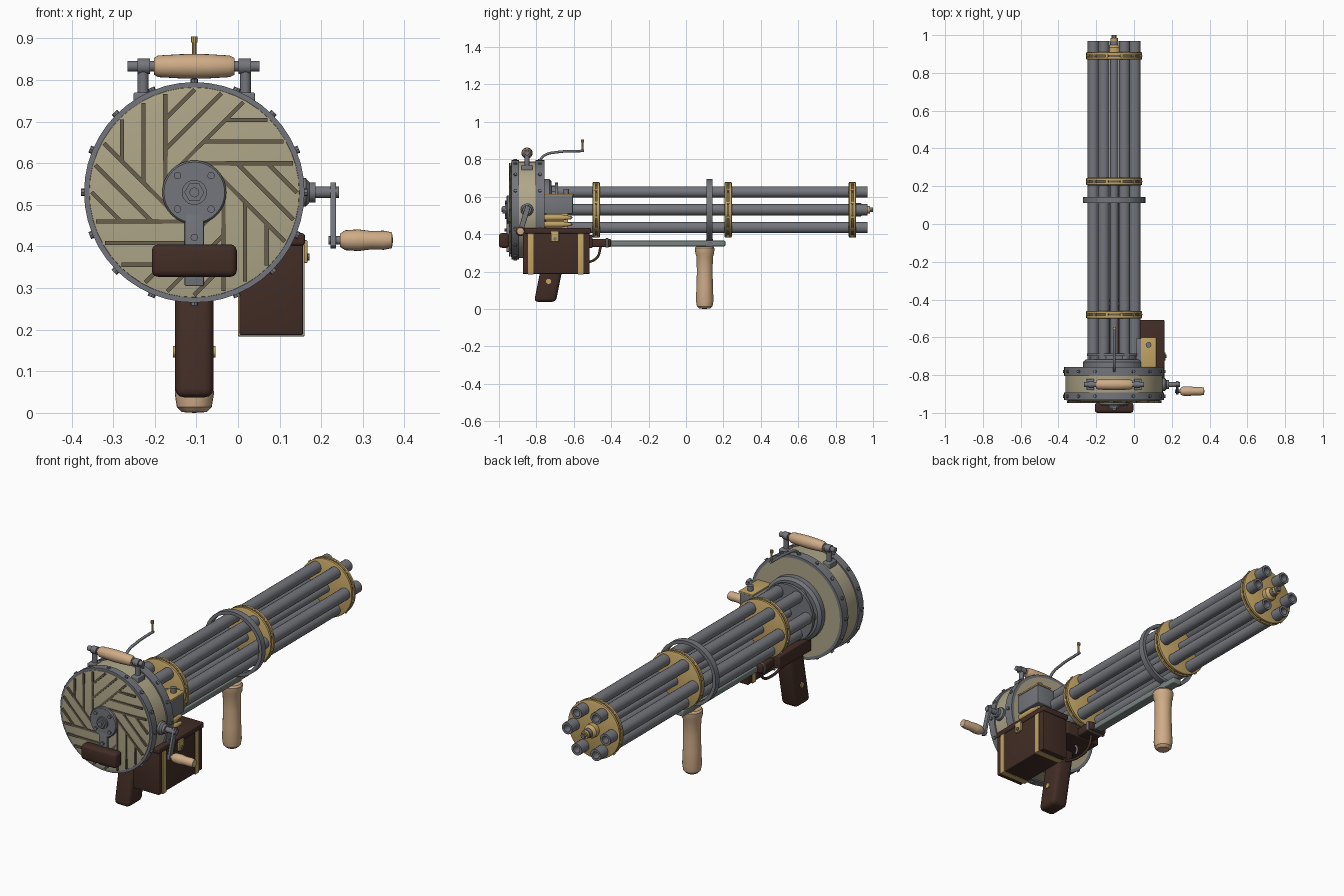
import bpy, bmesh, math
from mathutils import Vector, Matrix

if "Cube" in bpy.data.objects:
    bpy.data.objects.remove(bpy.data.objects["Cube"])

CX, CZ = -0.105, 0.53          # barrel axis
TAU = 2 * math.pi


def material(name, rgb):
    m = bpy.data.materials.new(name)
    m.diffuse_color = (*rgb, 1)
    m.use_nodes = True
    m.node_tree.nodes["Principled BSDF"].inputs["Base Color"].default_value = m.diffuse_color
    return m


STEEL = material("steel grey", (0.175, 0.18, 0.2))
KHAKI = material("khaki", (0.43, 0.385, 0.25))
SEAM = material("dark seam", (0.14, 0.115, 0.075))
BROWN = material("dark brown", (0.055, 0.026, 0.019))
TAN = material("tan wood", (0.62, 0.41, 0.24))
BRASS = material("brass", (0.54, 0.37, 0.13))
ROD = material("green grey", (0.19, 0.23, 0.22))


def finish(bm, name, mat, smooth=True):
    bmesh.ops.recalc_face_normals(bm, faces=bm.faces[:])
    me = bpy.data.meshes.new(name)
    bm.to_mesh(me)
    bm.free()
    ob = bpy.data.objects.new(name, me)
    bpy.context.collection.objects.link(ob)
    me.materials.append(mat)
    if smooth:
        bpy.context.view_layer.objects.active = ob
        bpy.ops.object.select_all(action='DESELECT')
        ob.select_set(True)
        bpy.ops.object.shade_smooth_by_angle(angle=math.radians(35))
    return ob


def lathe(name, profile, mat, origin=(CX, 0, CZ), axis=(0, 1, 0), segs=32, closed=False):
    """Spin (radius, distance) points round an axis."""
    bm = bmesh.new()
    q = Vector(axis).to_track_quat('Z', 'Y')
    o = Vector(origin)
    rings = []
    for r, t in profile:
        n = segs if r > 1e-6 else 1
        rings.append([bm.verts.new(o + q @ Vector((r * math.cos(TAU * i / n), r * math.sin(TAU * i / n), t)))
                      for i in range(n)])
    pairs = list(zip(rings, rings[1:]))
    if closed:
        pairs.append((rings[-1], rings[0]))
    for a, b in pairs:
        for i in range(segs):
            j = (i + 1) % segs
            loop = [a[i % len(a)], a[j % len(a)], b[j % len(b)], b[i % len(b)]]
            vs = list(dict.fromkeys(loop))
            if len(vs) > 2:
                bm.faces.new(vs)
    return finish(bm, name, mat)


def rod(name, p, q, r, mat, segs=16):
    d = Vector(q) - Vector(p)
    return lathe(name, [(0, 0), (r, 0), (r, d.length), (0, d.length)], mat, p, d, segs)


def box(name, lo, hi, mat, bevel=0.0, matrix=None):
    bm = bmesh.new()
    lo, hi = Vector(lo), Vector(hi)
    bmesh.ops.create_cube(bm, size=1, matrix=Matrix.Translation((lo + hi) / 2) @ Matrix.Diagonal((*(hi - lo), 1)))
    if bevel:
        bmesh.ops.bevel(bm, geom=bm.edges[:], offset=bevel, segments=3, profile=0.5, affect='EDGES')
    if matrix:
        bm.transform(matrix)
    return finish(bm, name, mat)


def pipe(name, pts, r, mat):
    cu = bpy.data.curves.new(name, 'CURVE')
    cu.dimensions = '3D'
    cu.bevel_depth, cu.bevel_resolution, cu.use_fill_caps = r, 3, True
    sp = cu.splines.new('BEZIER')
    sp.bezier_points.add(len(pts) - 1)
    for bp, p in zip(sp.bezier_points, pts):
        bp.co = p
        bp.handle_left_type = bp.handle_right_type = 'AUTO'
    ob = bpy.data.objects.new(name, cu)
    bpy.context.collection.objects.link(ob)
    cu.materials.append(mat)


def polar(r, a, y):
    return Vector((CX + r * math.cos(a), y, CZ + r * math.sin(a)))


# Barrel cluster
for k in range(6):
    lathe("barrel", [(0, -.72), (.03, -.72), (.03, .97), (.018, .97), (.018, .9), (0, .9)],
          STEEL, polar(.11, k * TAU / 6, 0), segs=20)
rod("centre_shaft", (CX, -.72, CZ), (CX, .97, CZ), .022, STEEL)
lathe("muzzle_hub", [(0, .9), (.035, .9), (.035, .935), (.02, .95), (.02, .985), (0, .985)], BRASS, segs=16)
rod("muzzle_bolt", (CX, .98, CZ), (CX, 1.0, CZ), .013, STEEL, 6)

# Brass barrel clamps with a groove and rivets
for y in (-.48, .225, .89):
    lathe("clamp", [(0, y - .02), (.142, y - .02), (.148, y - .017), (.148, y - .005), (.14, y - .005),
                    (.14, y + .005), (.148, y + .005), (.148, y + .017), (.142, y + .02), (0, y + .02)],
          BRASS, segs=40)
    lathe("clamp_groove", [(.1405, y - .005), (.1405, y + .005)], SEAM, segs=40)
    for k in range(12):
        a = k * TAU / 12 + .26
        rod("clamp_rivet", polar(.135, a, y), polar(.152, a, y), .008, BRASS, 8)

# Support ring and lower bar
lathe("support_ring", [(.148, .11), (.165, .11), (.165, .142), (.148, .142)], STEEL, segs=40, closed=True)
box("support_foot", (CX - .025, .108, .33), (CX + .025, .145, .375), STEEL, .004)
box("lower_bar", (CX - .025, -.42, .335), (CX + .025, .21, .365), ROD, .005)

# Front wooden grip
lathe("fore_grip", [(0, 0), (.03, .002), (.042, .014), (.047, .045), (.044, .12), (.042, .2), (.044, .28),
                    (.05, .295), (.052, .325), (.045, .335), (0, .335)],
      TAN, (CX, .1, 0), (0, 0, 1), 24)

# Drum body and steel rims
lathe("drum", [(0, -.945), (.2, -.942), (.252, -.935), (.258, -.9), (.258, -.765), (.25, -.757), (0, -.757)],
      KHAKI, segs=48)
for y0, y1 in ((-.932, -.892), (-.805, -.757)):
    lathe("drum_rim", [(.25, y0), (.265, y0), (.265, y1), (.25, y1)], STEEL, segs=48, closed=True)
    for k in range(16):
        a = k * TAU / 16
        m = (y0 + y1) / 2
        rod("rim_bolt", polar(.26, a, m), polar(.272, a, m), .009, STEEL, 8)

# Pinwheel board seams on the drum face
for k in range(8):
    turn = Matrix.Translation((CX, 0, CZ)) @ Matrix.Rotation(-k * TAU / 8, 4, 'Y')
    for v in (.07, .122, .174):
        start = max(v - .1, -.03)
        end = math.sqrt(.247 ** 2 - v * v)
        box("board_seam", (start, -.947, v - .005), (end, -.938, v + .005), SEAM, matrix=turn)

# Rear bearing between drum and barrels
lathe("bearing", [(0, -.76), (.165, -.76), (.165, -.73), (.15, -.718), (.13, -.718), (.13, -.7),
                  (.145, -.7), (.145, -.685), (0, -.685)], STEEL, segs=40)

# Front hub plate, bolts and hex nut
lathe("hub_plate", [(0, -.94), (.077, -.94), (.077, -.955), (.073, -.96), (0, -.96)], STEEL)
rod("hub_washer", (CX, -.955, CZ), (CX, -.968, CZ), .03, STEEL, 24)
rod("hub_nut", (CX, -.96, CZ), (CX, -.98, CZ), .024, STEEL, 6)
rod("hub_stud", (CX, -.97, CZ), (CX, -.987, CZ), .012, STEEL, 12)
for k in range(4):
    a = (k + .5) * TAU / 4
    rod("hub_bolt", polar(.057, a, -.955), polar(.057, a, -.967), .009, STEEL, 10)

# Rear strap and padded brown grip
box("rear_strap", (CX - .023, -.96, .305), (CX + .023, -.943, .48), STEEL, .003)
rod("strap_bolt", (CX, -.955, .422), (CX, -.97, .422), .009, STEEL, 10)
box("rear_grip", (-.207, -1.0, .327), (-.003, -.945, .405), BROWN, .015)

# Pistol grip, leaning along y
lean = Matrix.Identity(4)
lean[1][2] = .2
lean[1][3] = -.2 * .19
box("pistol_grip", (CX - .046, -.782, .037), (CX + .046, -.665, .36), BROWN, .022, lean)
for s in (-1, 1):
    rod("grip_screw", (CX + s * .04, -.735, .147), (CX + s * .051, -.735, .147), .014, BRASS, 12)

# Receiver under the barrels, trigger and guard
box("receiver", (CX - .085, -.8, .325), (.01, -.5, .395), BROWN, .006)
box("receiver_nose", (CX - .05, -.51, .33), (CX + .05, -.4, .375), BROWN, .01)
box("nose_band", (CX - .053, -.43, .328), (CX + .053, -.415, .378), STEEL, .003)
pipe("trigger_guard", [(CX, -.65, .27), (CX, -.56, .25), (CX, -.48, .27), (CX, -.455, .335)], .007, BROWN)
pipe("trigger", [(CX, -.58, .33), (CX, -.565, .3), (CX, -.575, .275)], .006, STEEL)

# Ammunition box with lid, straps and latch
box("ammo_box", (.004, -.872, .187), (.156, -.515, .415), BROWN, .004)
box("ammo_lid", (0, -.878, .402), (.161, -.508, .432), BROWN, .007)
for y in (-.845, -.578):
    box("ammo_strap", (.0, y, .184), (.16, y + .03, .404), BRASS, .002)
box("latch", (.155, -.722, .36), (.167, -.68, .415), BRASS, .003)
rod("latch_pin", (.16, -.70, .375), (.172, -.70, .375), .009, STEEL, 10)

# Feeder housing with brass top and cartridges
box("feeder", (.01, -.76, .51), (.115, -.605, .608), STEEL, .004)
box("feeder_top", (.036, -.757, .606), (.118, -.6, .615), BRASS, .002)
rod("feeder_knob", (.077, -.64, .61), (.077, -.64, .64), .015, STEEL, 12)
box("feeder_back", (.03, -.75, .425), (.07, -.63, .515), BRASS, .003)
for z in (.452, .488):
    for x in (.07, .1):
        lathe("cartridge", [(0, -.76), (.016, -.76), (.016, -.66), (.011, -.64), (.009, -.615), (0, -.605)],
              BRASS, (x, 0, z), segs=14)

# Side crank
Y0, Y1 = -.85, -.885
lathe("crank_boss", [(0, .14), (.034, .14), (.034, .163), (.024, .172), (.024, .186), (0, .186)],
      STEEL, (0, Y0, CZ), (1, 0, 0), 16)
rod("crank_shaft", (.18, Y0, CZ), (.243, Y0, CZ), .014, STEEL)
d = Vector((0, Y1 - Y0, .415 - CZ))
arm = Matrix.Translation((.229, Y0, CZ)) @ Matrix.Rotation(math.atan2(d.y, -d.z), 4, 'X')
box("crank_arm", (-.007, -.014, -d.length - .018), (.007, .014, .022), STEEL, .003, arm)
rod("crank_pin", (.218, Y1, .415), (.26, Y1, .415), .01, STEEL)
lathe("crank_handle", [(0, .245), (.016, .245), (.024, .258), (.026, .29), (.022, .32), (.023, .35),
                       (.019, .37), (0, .373)], TAN, (0, Y1, .415), (1, 0, 0), 20)

# Top carry handle
rod("carry_bar", (-.265, Y0, .833), (.052, Y0, .833), .013, STEEL)
for s in (-1, 1):
    rod("carry_post", (CX + s * .123, Y0, .74), (CX + s * .123, Y0, .84), .013, STEEL)
    rod("post_collar", (CX + s * .106, Y0, .833), (CX + s * .136, Y0, .833), .019, STEEL)
    box("post_base", (CX + s * .126 - .02, -.88, .735), (CX + s * .126 + .02, -.82, .77), STEEL, .004)
lathe("carry_grip", [(0, -.202), (.02, -.202), (.026, -.192), (.029, -.14), (.03, -.105), (.029, -.07),
                     (.026, -.02), (.02, -.008), (0, -.008)], TAN, (0, Y0, .833), (1, 0, 0), 24)

# Curved sight arm and pin
pipe("sight_arm", [(CX, -.785, .79), (CX, -.755, .822), (CX, -.69, .838), (CX, -.545, .845)], .007, STEEL)
rod("sight_pin", (CX, -.553, .84), (CX, -.553, .9), .005, BRASS, 10)
rod("sight_tip", (CX, -.553, .89), (CX, -.553, .905), .008, BRASS, 10)
